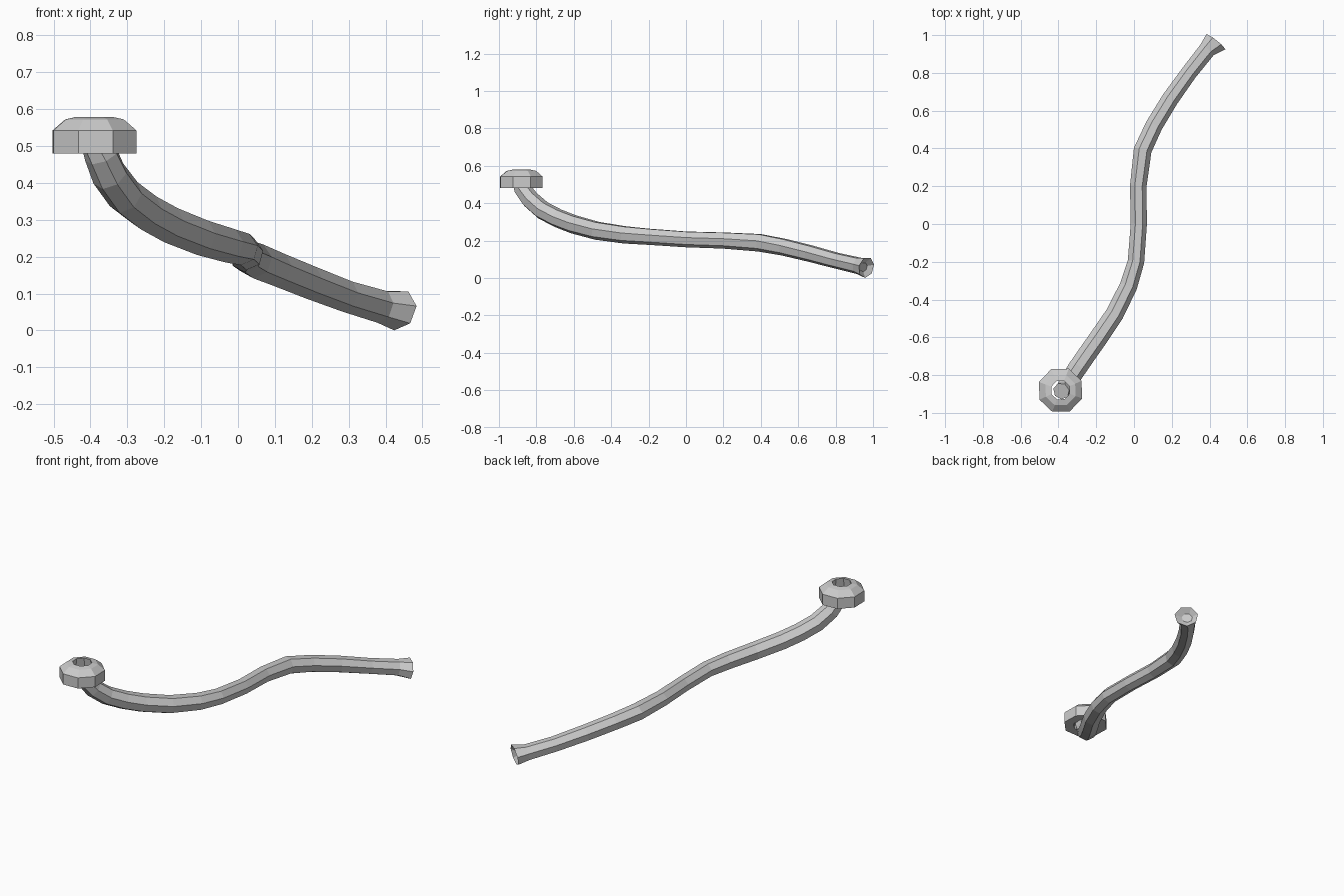
import bpy, bmesh, math
from mathutils import Vector

if "Cube" in bpy.data.objects:
    bpy.data.objects.remove(bpy.data.objects["Cube"])


def make_object(name, bm):
    bmesh.ops.recalc_face_normals(bm, faces=bm.faces)
    mesh = bpy.data.meshes.new(name)
    bm.to_mesh(mesh)
    bm.free()
    obj = bpy.data.objects.new(name, mesh)
    bpy.context.collection.objects.link(obj)
    return obj


def bridge(bm, a, b):
    n = len(a)
    for i in range(n):
        j = (i + 1) % n
        bm.faces.new((a[i], a[j], b[j], b[i]))


# Bent stem: centre line and radius of each cross-section
SIDES = 7
path = [
    (-0.385, -0.885, 0.520, 0.045),
    (-0.370, -0.873, 0.475, 0.047),
    (-0.347, -0.835, 0.420, 0.050),
    (-0.305, -0.770, 0.363, 0.051),
    (-0.250, -0.690, 0.321, 0.051),
    (-0.190, -0.605, 0.288, 0.051),
    (-0.105, -0.480, 0.254, 0.050),
    (-0.030, -0.330, 0.232, 0.048),
    (0.010, -0.200, 0.222, 0.045),
    (0.025, 0.000, 0.208, 0.044),
    (0.022, 0.200, 0.202, 0.045),
    (0.045, 0.390, 0.190, 0.049),
    (0.105, 0.520, 0.166, 0.047),
    (0.190, 0.660, 0.132, 0.046),
    (0.290, 0.800, 0.094, 0.044),
    (0.385, 0.920, 0.066, 0.046),
    (0.432, 0.964, 0.056, 0.066),   # flared tip
    (0.415, 0.950, 0.058, 0.030),   # recess in the tip
]
bm = bmesh.new()
rings = []
for i, (x, y, z, r) in enumerate(path):
    last = len(path) - 3
    a = Vector(path[max(min(i, last) - 1, 0)][:3])
    b = Vector(path[min(i + 1, last)][:3])
    t = (b - a).normalized()
    side = t.cross(Vector((0, 0, 1))).normalized()
    up = side.cross(t)
    ring = []
    for k in range(SIDES):
        ang = 2 * math.pi * (k + 0.2) / SIDES
        co = Vector((x, y, z)) + r * (side * math.cos(ang) + up * math.sin(ang) * (0.86 if i > last else 1))
        ring.append(bm.verts.new(co))
    if rings:
        bridge(bm, rings[-1], ring)
    rings.append(ring)
bm.faces.new(rings[0])
bm.faces.new(rings[-1])
make_object("bent_stem", bm)

# Octagonal collar: closed profile of (radius, height) with a hole through it
profile = [(0.068, 0.48), (0.122, 0.48), (0.122, 0.542), (0.085, 0.572), (0.052, 0.579)]
bm = bmesh.new()
rings = []
for r, z in profile:
    rings.append([bm.verts.new((-0.389 + r * math.cos(math.radians(24 + 45 * k)),
                                -0.880 + r * math.sin(math.radians(24 + 45 * k)), z))
                  for k in range(8)])
for i in range(len(rings)):
    bridge(bm, rings[i], rings[(i + 1) % len(rings)])
make_object("octagonal_collar", bm)
